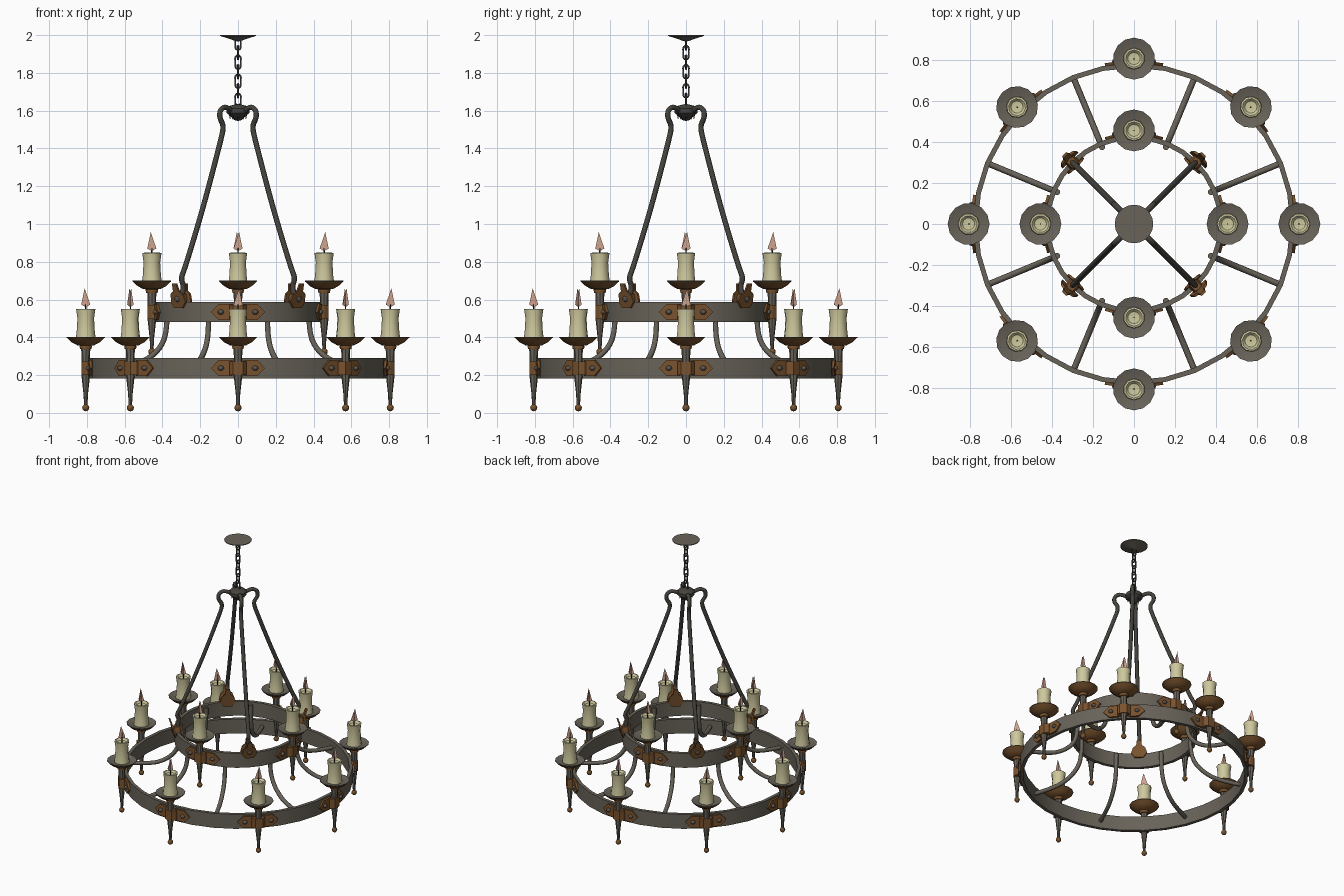
import bpy, bmesh, math
from math import sin, cos, pi, radians
from mathutils import Matrix

if "Cube" in bpy.data.objects:
    bpy.data.objects.remove(bpy.data.objects["Cube"])


def mat(name, r, g, b):
    m = bpy.data.materials.new(name)
    m.diffuse_color = (r, g, b, 1)
    m.use_nodes = True
    m.node_tree.nodes["Principled BSDF"].inputs["Base Color"].default_value = m.diffuse_color
    return m


IRON = mat("iron_grey", .14, .125, .10)
DARK = mat("dark_iron", .06, .055, .047)
RUST = mat("rust_brown", .19, .085, .027)
WAX = mat("cream_wax", .62, .58, .34)
FLAME = mat("flame_pink", .62, .36, .27)
WICK = mat("wick_black", .01, .01, .01)
STEEL = mat("rivet_grey", .10, .09, .08)
TIER = [(.785, .237), (.435, .534)]      # ring outer radius, mid height


def add(name, data, rot=0, z=0, x=0):
    o = bpy.data.objects.new(name, data)
    o.matrix_world = Matrix.Rotation(rot, 4, 'Z') @ Matrix.Translation((x, 0, z))
    bpy.context.collection.objects.link(o)
    return o


def finish(bm, name, material, smooth=None):
    bmesh.ops.recalc_face_normals(bm, faces=bm.faces)
    me = bpy.data.meshes.new(name)
    bm.to_mesh(me)
    bm.free()
    me.materials.append(material)
    if smooth:
        me.shade_smooth()
        me.set_sharp_from_angle(angle=radians(smooth))
    return me


def lathe(name, prof, n, material, smooth=35, closed=False):
    """Spin a (radius, z) profile round z."""
    bm = bmesh.new()
    vs = [bm.verts.new((r, 0, z)) for r, z in prof]
    es = [bm.edges.new(p) for p in zip(vs, vs[1:])]
    if closed:
        es.append(bm.edges.new((vs[-1], vs[0])))
    bmesh.ops.spin(bm, geom=vs + es, cent=(0, 0, 0), axis=(0, 0, 1), angle=2 * pi,
                   steps=n, use_merge=False)
    bmesh.ops.remove_doubles(bm, verts=bm.verts, dist=1e-4)
    return finish(bm, name, material, smooth)


def prism(name, pts, place, material):
    """Extrude an outline; place(u, v, w) maps it to 3D with w = 0 or 1."""
    bm = bmesh.new()
    a, b = ([bm.verts.new(place(u, v, w)) for u, v in pts] for w in (0, 1))
    bm.faces.new(a)
    bm.faces.new(b)
    n = len(pts)
    for i in range(n):
        j = (i + 1) % n
        bm.faces.new((a[i], a[j], b[j], b[i]))
    return finish(bm, name, material)


def tube(name, pts, radius, material, cyclic=False):
    """Round bar along a path."""
    cu = bpy.data.curves.new(name, 'CURVE')
    cu.dimensions = '3D'
    cu.bevel_depth, cu.bevel_resolution, cu.use_fill_caps = radius, 2, True
    sp = cu.splines.new('POLY' if cyclic else 'NURBS')
    sp.points.add(len(pts) - 1)
    for p, c in zip(sp.points, pts):
        p.co = (*c, 1)
    sp.use_cyclic_u = cyclic
    if not cyclic:
        sp.order_u, sp.use_endpoint_u, sp.resolution_u = 3, True, 4
    tmp = add("tmp", cu)
    bpy.context.view_layer.update()
    dg = bpy.context.evaluated_depsgraph_get()
    me = bpy.data.meshes.new_from_object(tmp.evaluated_get(dg))
    bpy.data.objects.remove(tmp)
    me.materials.clear()
    me.materials.append(material)
    me.shade_smooth()
    me.set_sharp_from_angle(angle=radians(50))
    return me


def ball(r, z, squash=1, n=6):
    return [(max(r * sin(pi * i / n), 0), z - r * squash * cos(pi * i / n)) for i in range(n + 1)]


# candle parts, shared by every candle (heights are for the lower tier)
flame = bmesh.new()
for k in (0, pi / 2):
    flame.faces.new([flame.verts.new((u * cos(k), u * sin(k), z)) for u, z in
                     ((0, .56), (.024, .573), (.006, .66), (-.024, .573))])
candle_parts = {
    "finial": lathe("finial", ball(.019, .027), 8, RUST, 60),
    "stem": lathe("stem", [(0, .04), (.009, .04), (.012, .1), (.022, .19), (.022, .30), (.026, .36), (0, .36)],
                  8, IRON),
    "stem_collar": lathe("stem_collar", [(.01, .335), (.03, .338), (.033, .35), (.03, .362), (.01, .365)],
                         10, RUST),
    "drip_dish_under": lathe("drip_dish_under", [(0, .356), (.045, .358), (.075, .374), (.102, .399)], 14, RUST),
    "drip_dish_top": lathe("drip_dish_top", [(.102, .399), (.102, .403), (.06, .39), (0, .388)], 14, IRON),
    "candle": lathe("candle", [(0, .389), (.053, .392), (.048, .43), (.044, .50), (.051, .549),
                               (.042, .551), (.03, .537), (0, .533)], 10, WAX, 40),
    "wick": lathe("wick", [(0, .53), (.004, .53), (.003, .575), (0, .575)], 5, WICK),
    "flame": finish(flame, "flame", FLAME),
}

for tier, (R, zc) in enumerate(TIER):
    lab = ("lower", "upper")[tier]
    # flat iron hoop
    hoop = [(R, zc - .054), (R, zc + .054), (R - .024, zc + .054), (R - .024, zc - .054)]
    add(lab + "_ring", lathe(lab + "_ring", hoop, 32, IRON, 25, True))

    def bend(t, r, z, R=R):
        return (r * cos(t / R), r * sin(t / R), z)

    # pointed mounting plates, stem strap and rivets
    wing = [(.03, -.043), (.1, -.043), (.142, 0), (.1, .043), (.03, .043)]
    plates = [prism("plate", [(s * t, v) for t, v in wing],
                    lambda t, v, w: bend(t, R - .008 + w * .019, zc + v), RUST) for s in (-1, 1)]
    strap = prism("strap", [(-.048, R - .005), (-.044, R + .022), (-.026, R + .044), (.026, R + .044),
                            (.044, R + .022), (.048, R - .005)],
                  lambda t, r, w: (r, t, zc - .036 + .072 * w), RUST)
    rivet = lathe("rivet", ball(.017, 0, .8), 8, STEEL, 60)
    n = (8, 4)[tier]
    for i in range(n):
        a = 2 * pi * i / n
        for name, me in candle_parts.items():
            add(f"{lab}_{name}", me, a, .297 * tier, R + .021)
        for s, p in zip((-1, 1), plates):
            add(lab + "_bracket_plate", p, a)
            add(lab + "_rivet", rivet, a + s * .09 / R, zc, R + .01)
        add(lab + "_stem_strap", strap, a)

# curved arms joining the two rings
arm = tube("arm", [(.405, 0, .57), (.405, 0, .46), (.43, 0, .36), (.51, 0, .285),
                   (.62, 0, .245), (.77, 0, .24)], .015, IRON)
for i in range(8):
    add("ring_arm", arm, pi / 8 + i * pi / 4)

# four hanging rods with hooked tops, and forked clamps on the upper ring
rod = tube("rod", [(.05, 0, 1.6), (.09, 0, 1.625), (.135, 0, 1.605), (.138, 0, 1.56), (.105, 0, 1.52),
                   (.13, 0, 1.44), (.255, 0, 1.1), (.395, 0, .77), (.43, 0, .71), (.402, 0, .67), (.425, 0, .61)],
           .014, DARK)
tab = [(-.055, .59), (-.03, .555), (.03, .555), (.055, .59), (.042, .63), (.02, .645),
       (.014, .685), (-.014, .685), (-.02, .645), (-.042, .63)]
clamps = [prism("clamp", tab, lambda t, z, w, r=r, k=k: (r + .012 * w + k * max(0, z - .59), t, z), RUST)
          for r, k in ((.398, -.1), (.436, .35))]
pin = lathe("pin", ball(.02, 0), 8, STEEL, 60)
for i in range(4):
    a = pi / 4 + i * pi / 2
    add("hanging_rod", rod, a)
    for c in clamps:
        add("rod_clamp", c, a)
    add("clamp_base", prism("clamp_base", [(-.03, .585), (.03, .585), (.02, .63), (-.02, .63)],
                            lambda t, z, w: (.40 + .045 * w, t, z), RUST), a)
    add("clamp_rivet", pin, a, .605, .447)

# hub, small spikes under it, chain and ceiling plate
add("hub", lathe("hub", [(0, 1.545), (.02, 1.55), (.045, 1.575), (.06, 1.588), (.06, 1.612), (.045, 1.625),
                         (.02, 1.632), (0, 1.635)], 16, DARK))
spike = lathe("spike", [(0, 1.55), (.007, 1.585), (0, 1.59)], 5, DARK)
for i in range(8):
    add("hub_spike", spike, i * pi / 4, 0, .042)
oval = []
for i in range(16):
    t = 2 * pi * i / 16
    oval.append((.015 * cos(t), 0, .018 * sin(t) + (.018 if i <= 8 else -.018)))
link = tube("link", oval, .005, DARK, True)
for i in range(7):
    add("chain_link", link, (i % 2) * pi / 2, 1.655 + i * .0505)
add("ceiling_plate", lathe("ceiling_plate", [(0, 1.965), (.018, 1.97), (.05, 1.982), (.094, 1.995),
                                             (.094, 2.0), (0, 2.0)], 20, IRON))
